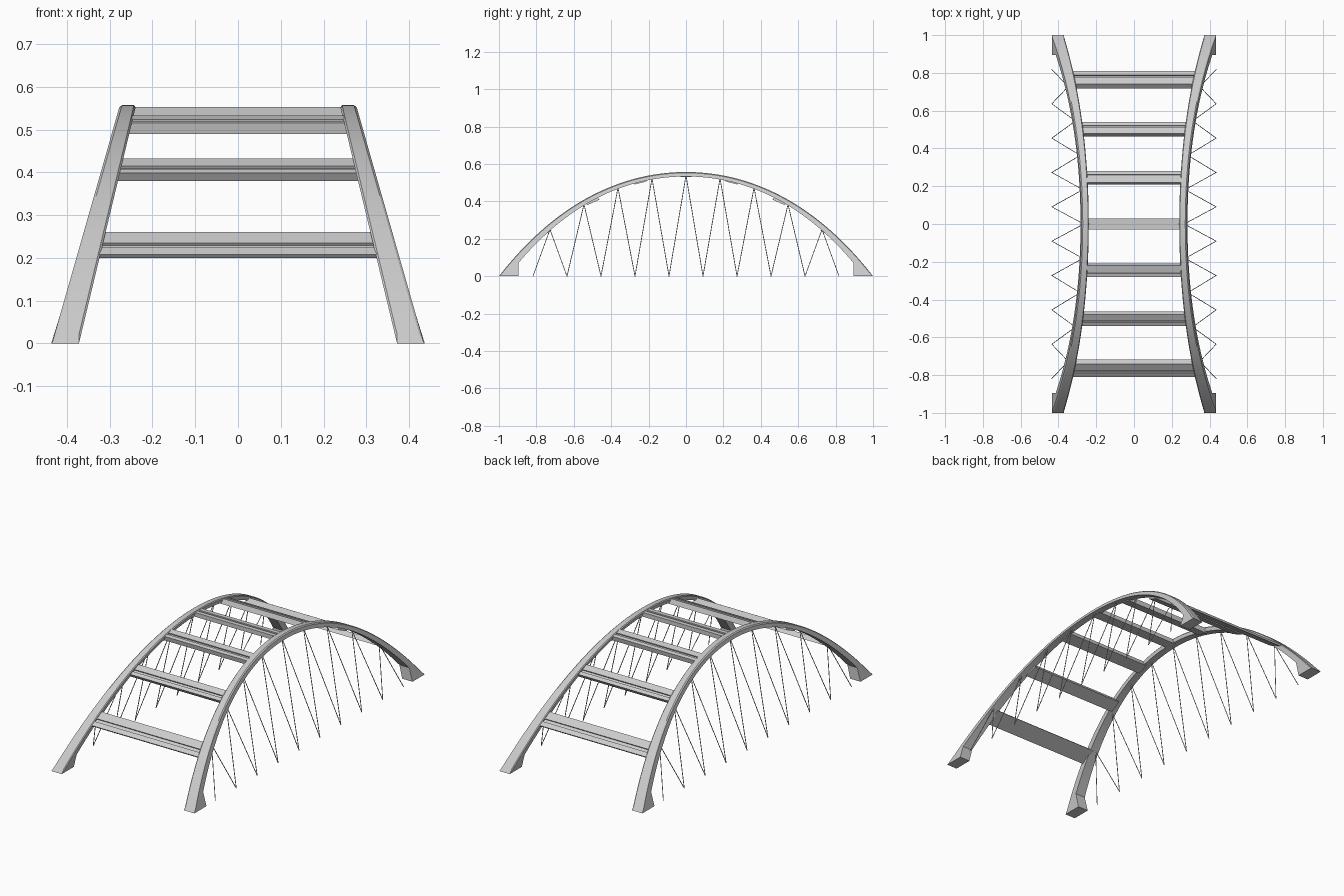
import bpy
import bmesh
from mathutils import Vector

cube = bpy.data.objects.get("Cube")
if cube:
    bpy.data.objects.remove(cube, do_unlink=True)

steel = bpy.data.materials.new("light_grey_steel")
steel.use_nodes = True
GREY = (0.6, 0.6, 0.6, 1)
steel.diffuse_color = GREY
steel.node_tree.nodes["Principled BSDF"].inputs["Base Color"].default_value = GREY


def finish(name, bm, smooth=False):
    """Turn a bmesh into a named object in the scene."""
    bmesh.ops.remove_doubles(bm, verts=bm.verts, dist=0.0002)
    bmesh.ops.recalc_face_normals(bm, faces=bm.faces)
    mesh = bpy.data.meshes.new(name)
    bm.to_mesh(mesh)
    bm.free()
    mesh.materials.append(steel)
    obj = bpy.data.objects.new(name, mesh)
    bpy.context.collection.objects.link(obj)
    if smooth:
        bpy.ops.object.select_all(action="DESELECT")
        obj.select_set(True)
        bpy.context.view_layer.objects.active = obj
        bpy.ops.object.shade_smooth_by_angle(angle=0.5)
    return obj


def loft(bm, rings):
    """Skin a list of equal closed rings and cap both ends."""
    loops = [[bm.verts.new(p) for p in ring] for ring in rings]
    n = len(loops[0])
    for a, b in zip(loops, loops[1:]):
        for i in range(n):
            j = (i + 1) % n
            bm.faces.new((a[i], a[j], b[j], b[i]))
    bm.faces.new(loops[0])
    bm.faces.new(loops[-1])


# Shared arch shape: height, underside and inward lean
def crown(y):
    return 0.557 * (1 - y * y) * (1 + 0.15 * y * y)


def underside(y):
    return crown(y) - 0.024 - 0.04 * abs(y) ** 3


def outer_x(z):
    return 0.435 - 0.285 * z


def inner_x(z):
    return 0.372 - 0.24 * z


FOOT = 0.895


def arch_ring(side, y, low):
    top = crown(y)
    c = min(0.005, (top - low) / 2)
    section = [(outer_x(low), low), (outer_x(top - c), top - c),
               (outer_x(top) - c, top), (inner_x(top) + c, top),
               (inner_x(top - c), top - c), (inner_x(low), low)]
    return [(side * x, y, z) for x, z in section]


def make_arch(name, side):
    steps = 48
    half = [FOOT * i / steps for i in range(-steps, steps + 1)]
    rings = [arch_ring(side, y, underside(y)) for y in half]
    # Solid feet reach the ground beyond the step
    tips = [FOOT + (1 - FOOT) * i / 6 for i in range(7)]
    front = [arch_ring(side, -y, 0) for y in reversed(tips)]
    back = [arch_ring(side, y, 0) for y in tips]
    bm = bmesh.new()
    loft(bm, front + rings + back)
    finish(name, bm, smooth=True)


# Thin zigzag hangers from the arch underside to the ground line
def make_hangers(name, side):
    pitch = 1 / 11
    points = []
    for i in range(-9, 10):
        y = i * pitch
        z = 0 if i % 2 else underside(y) + 0.006
        points.append(Vector((side * (outer_x(z) - (0 if i % 2 else 0.015)), y, z)))
    bm = bmesh.new()
    for a, b in zip(points, points[1:]):
        d = b - a
        matrix = d.to_track_quat("Z", "Y").to_matrix().to_4x4()
        matrix.translation = (a + b) / 2
        bmesh.ops.create_cone(bm, cap_ends=True, segments=6, radius1=0.002,
                              radius2=0.002, depth=d.length, matrix=matrix)
    finish(name, bm)


# Cross beam: four-cornered (y, z) section with a groove along its top
def make_beam(name, corners, groove, flip=1):
    a, b, c, d = [Vector(p) for p in corners]
    along = b - a
    down = Vector((along.y, -along.x)).normalized() * 0.007
    g0, g1 = a + along * groove[0], a + along * groove[1]
    section = [a, g0, g0 + down, g1 + down, g1, b, c, d]
    rings = [[(s * (inner_x(p.y) + 0.012), flip * p.x, p.y) for p in section]
             for s in (-1, 1)]
    bm = bmesh.new()
    loft(bm, rings)
    finish(name, bm)


for label, side in (("left", 1), ("right", -1)):
    make_arch(label + "_arch", side)
    make_hangers(label + "_hangers", side)

make_beam("centre_cross_beam",
          [(-0.03, 0.553), (0.03, 0.553), (0.03, 0.53), (-0.03, 0.53)], (0.4, 0.6))

SIDE_BEAMS = {
    "upper": [(0.22, 0.533), (0.28, 0.515), (0.275, 0.49), (0.21, 0.507)],
    "middle": [(0.48, 0.432), (0.54, 0.398), (0.528, 0.38), (0.463, 0.409)],
    "lower": [(0.74, 0.26), (0.81, 0.208), (0.803, 0.2), (0.718, 0.242)],
}
for label, corners in SIDE_BEAMS.items():
    make_beam("front_" + label + "_cross_beam", corners, (0.5, 0.7), -1)
    make_beam("back_" + label + "_cross_beam", corners, (0.5, 0.7))
